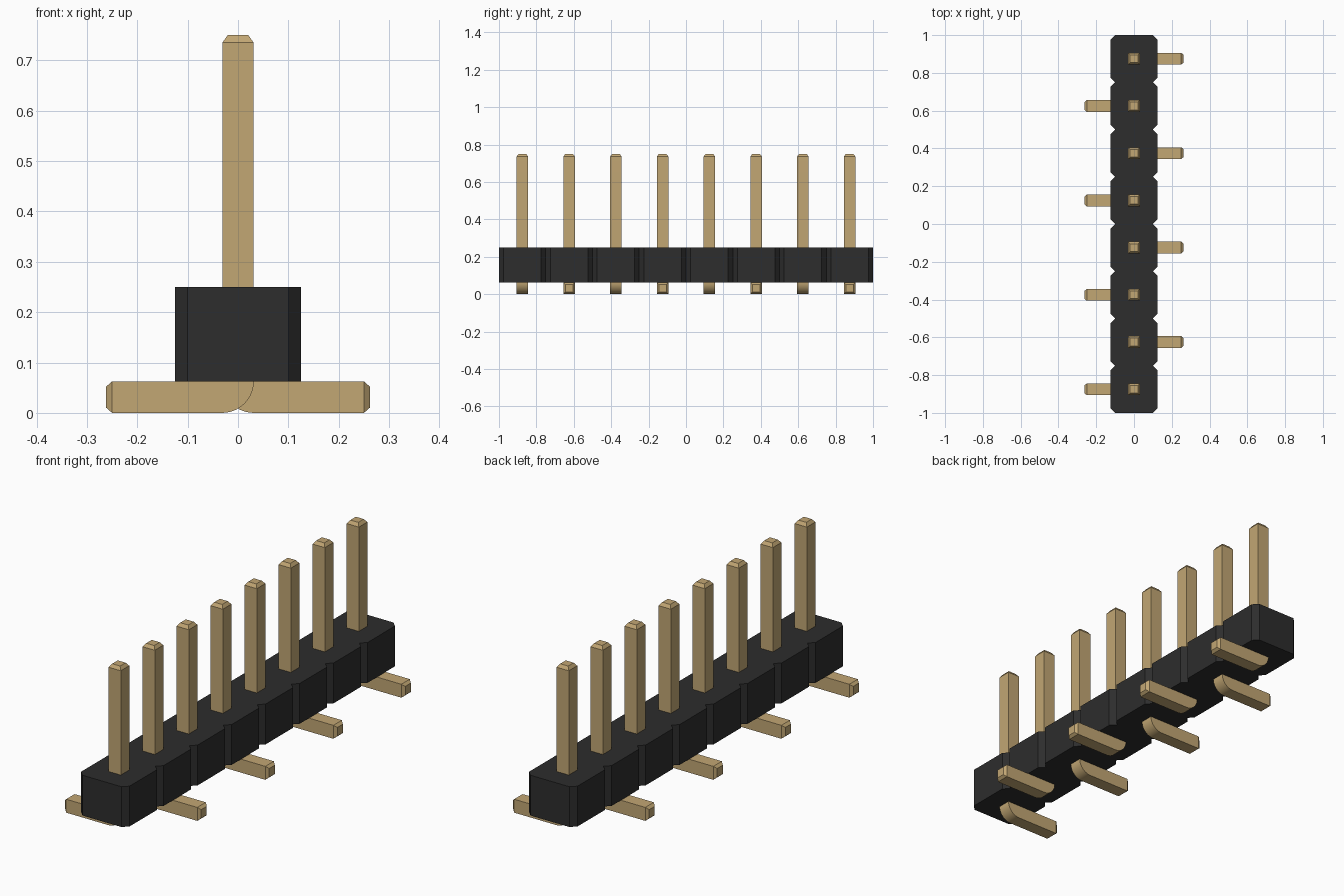
import bpy, bmesh, math
from mathutils import Vector

cube = bpy.data.objects.get("Cube")
if cube:
    bpy.data.objects.remove(cube, do_unlink=True)

COUNT, PITCH = 8, 0.25
HALF = 0.03125           # half thickness of a pin
BODY_LOW, BODY_TOP = 0.0625, 0.25


def material(name, rgb):
    m = bpy.data.materials.new(name)
    m.use_nodes = True
    m.diffuse_color = (*rgb, 1)
    bsdf = next(n for n in m.node_tree.nodes if n.type == 'BSDF_PRINCIPLED')
    bsdf.inputs["Base Color"].default_value = (*rgb, 1)
    return m


def extrude_profile(points, offset):
    """Closed prism from a flat outline."""
    bm = bmesh.new()
    face = bm.faces.new([bm.verts.new(p) for p in points])
    new = bmesh.ops.extrude_face_region(bm, geom=[face], use_keep_orig=True)["geom"]
    bmesh.ops.translate(bm, vec=offset, verts=[v for v in new if isinstance(v, bmesh.types.BMVert)])
    bmesh.ops.recalc_face_normals(bm, faces=bm.faces[:])
    return bm


def to_mesh(bm, name, mat):
    mesh = bpy.data.meshes.new(name)
    bmesh.ops.recalc_face_normals(bm, faces=bm.faces[:])
    bm.to_mesh(mesh)
    bm.free()
    mesh.materials.append(mat)
    return mesh


def place(name, mesh, location=(0, 0, 0)):
    ob = bpy.data.objects.new(name, mesh)
    ob.location = location
    bpy.context.collection.objects.link(ob)


def taper_end(bm, direction, inset, depth):
    """Chamfered tip on the end face that lies furthest along direction."""
    d = Vector(direction)
    end = max(bm.faces, key=lambda f: f.calc_center_median().dot(d) + f.normal.dot(d))
    bmesh.ops.inset_region(bm, faces=[end], thickness=inset, depth=0)
    bmesh.ops.translate(bm, vec=d * depth, verts=end.verts[:])


def pin_mesh(side, mat):
    """Upright pin bent at the bottom into a foot pointing to the given side."""
    r = 2 * HALF
    outline = [(HALF, 0.735), (-HALF, 0.735), (-HALF, r), (-0.25, r), (-0.25, 0)]
    for i in range(11):   # rounded outer bend
        a = math.radians(-90 + 9 * i)
        outline.append((-HALF + r * math.cos(a), r + r * math.sin(a)))
    bm = extrude_profile([(-side * x, -HALF, z) for x, z in outline], (0, r, 0))
    taper_end(bm, (0, 0, 1), 0.0155, 0.015)
    taper_end(bm, (side, 0, 0), 0.0155, 0.0125)
    mesh = to_mesh(bm, "pin_mesh", mat)
    mesh.shade_smooth()
    mesh.set_sharp_from_angle(angle=math.radians(25))
    return mesh


black = material("black plastic", (0.026, 0.026, 0.026))
gold = material("gold metal", (0.54, 0.385, 0.174))

# Housing: a row of chamfered blocks in one piece
right_edge = []
for i in range(COUNT):
    y = -1 + i * PITCH
    right_edge += [(0.1, y), (0.125, y + 0.025), (0.125, y + PITCH - 0.025)]
right_edge.append((0.1, 1))
outline = right_edge + [(-x, y) for x, y in reversed(right_edge)]
body = extrude_profile([(x, y, BODY_LOW) for x, y in outline], (0, 0, BODY_TOP - BODY_LOW))
place("housing", to_mesh(body, "housing_mesh", black))

# Pins: feet alternate between right and left
meshes = [pin_mesh(-1, gold), pin_mesh(1, gold)]
for i in range(COUNT):
    place(f"pin_{i + 1}", meshes[i % 2], (0, -0.875 + i * PITCH, 0))
